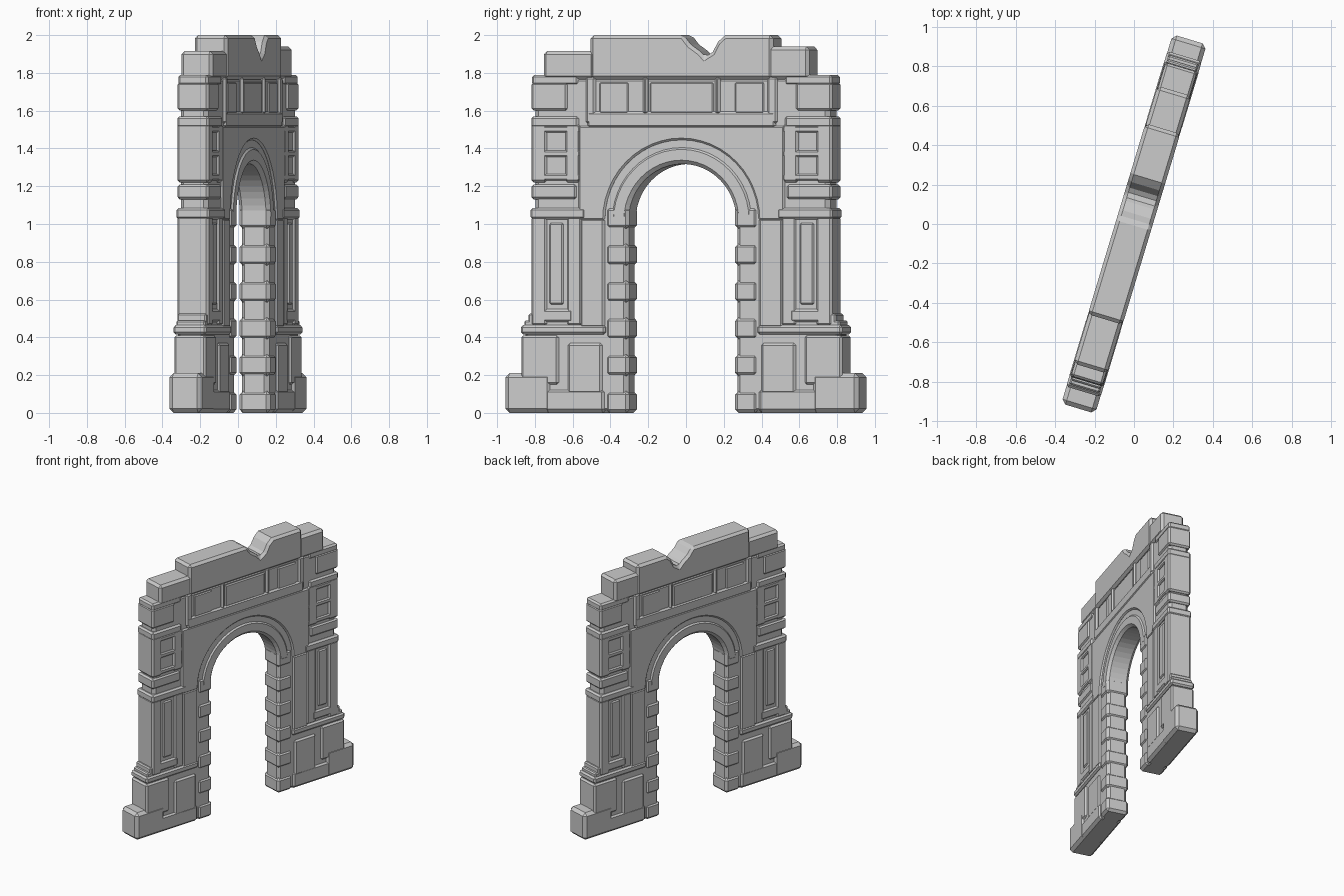
import bpy, bmesh
from math import radians, sin, cos, pi
from mathutils import Matrix

# the wall runs along local y, and is then turned in plan
TURN = Matrix.Rotation(radians(-16.8), 4, 'Z')


def slab(name, outline, t, bevel=0.015):
    """Extrude a (y, z) outline through the wall from x = -t to t."""
    bm = bmesh.new()
    face = bm.faces.new([bm.verts.new((-t, y, z)) for y, z in outline])
    ext = bmesh.ops.extrude_face_region(bm, geom=[face])
    verts = [v for v in ext['geom'] if isinstance(v, bmesh.types.BMVert)]
    bmesh.ops.translate(bm, verts=verts, vec=(2 * t, 0, 0))
    bmesh.ops.recalc_face_normals(bm, faces=bm.faces)
    bm.transform(TURN)
    mesh = bpy.data.meshes.new(name)
    bm.to_mesh(mesh)
    bm.free()
    ob = bpy.data.objects.new(name, mesh)
    bpy.context.collection.objects.link(ob)
    if bevel:
        mod = ob.modifiers.new("chamfer", 'BEVEL')
        mod.width = bevel
        mod.segments = 1
        mod.limit_method = 'ANGLE'
        mod.angle_limit = radians(50)
    return ob


def block(name, y0, y1, z0, z1, t, bevel=0.012):
    return slab(name, [(y0, z0), (y1, z0), (y1, z1), (y0, z1)], t, bevel)


def pair(name, y0, y1, z0, z1, t, bevel=0.012):
    block(name + "_right", y0, y1, z0, z1, t, bevel)
    block(name + "_left", -y1, -y0, z0, z1, t, bevel)


def arc(r, n=24):
    return [(r * cos(pi * i / n), 1.02 + r * sin(pi * i / n)) for i in range(n + 1)]


# core wall with the arched opening
core = [(-0.3, 0), (-0.87, 0), (-0.87, 0.45), (-0.815, 0.45), (-0.815, 1.78),
        (-0.48, 1.78), (0.48, 1.78), (0.815, 1.78), (0.815, 0.45),
        (0.87, 0.45), (0.87, 0), (0.3, 0)]
slab("core_wall", core + arc(0.3), 0.076, 0.022)

# broken crown with a chipped notch
slab("crown", [(-0.505, 1.765), (0.505, 1.765), (0.505, 2.0), (0.24, 2.0), (0.2, 1.965),
               (0.17, 1.91), (0.13, 1.885), (0.10, 1.915), (0.05, 1.95), (0.01, 2.0),
               (-0.505, 2.0)], 0.092, 0.018)
block("crown_step_left", -0.765, -0.48, 1.765, 1.915, 0.088, 0.018)
block("crown_step_right", 0.48, 0.705, 1.765, 1.94, 0.088, 0.018)

# attic frieze: sill, panels and niche posts
block("attic_sill", -0.52, 0.52, 1.51, 1.595, 0.09)
block("attic_centre_panel", -0.18, 0.18, 1.58, 1.755, 0.083)
pair("attic_side_panel", 0.29, 0.46, 1.58, 1.755, 0.083)
pair("attic_post", 0.185, 0.215, 1.58, 1.78, 0.091)
pair("attic_end_post", 0.475, 0.53, 1.53, 1.78, 0.089)
pair("upper_pier_head", 0.57, 0.83, 1.735, 1.79, 0.083)
pair("upper_pier_panel", 0.63, 0.832, 1.6, 1.75, 0.086)
pair("upper_pier_band", 0.57, 0.832, 1.51, 1.57, 0.088)

# spandrel face, following the outside of the archivolt
spandrel = [(0.57, 1.02), (0.57, 1.52), (-0.57, 1.52), (-0.57, 1.02)]
slab("spandrel_face", spandrel + arc(0.425)[::-1], 0.087, 0.01)
slab("archivolt", arc(0.395) + arc(0.298)[::-1], 0.086, 0.02)
pair("spandrel_leg", 0.425, 0.56, 0.45, 1.03, 0.087)

# upper pier: small square niches framed by bars
pair("niche_outer_bar", 0.745, 0.832, 1.22, 1.53, 0.087)
pair("niche_inner_bar", 0.56, 0.645, 1.22, 1.53, 0.087)
for i, z in enumerate((1.23, 1.355, 1.485)):
    pair("niche_rail_%d" % i, 0.56, 0.825, z, z + 0.035, 0.087, 0.008)
pair("pier_ledge", 0.58, 0.832, 1.13, 1.21, 0.086)
pair("pier_cornice", 0.53, 0.835, 1.025, 1.085, 0.092)

# middle pier: raised panel with its frame
pair("shaft_outer_bar", 0.745, 0.832, 0.46, 1.04, 0.087)
pair("shaft_panel", 0.65, 0.735, 0.57, 1.01, 0.084)
pair("shaft_inner_bar", 0.55, 0.635, 0.46, 1.04, 0.085)
pair("shaft_foot", 0.6, 0.83, 0.48, 0.55, 0.087)

# plinth, base panels and ledge
pair("base_block", 0.72, 0.977, 0, 0.21, 0.09, 0.022)
pair("base_inner", 0.42, 0.76, 0, 0.13, 0.088, 0.02)
pair("base_panel_outer", 0.68, 0.888, 0.15, 0.41, 0.088)
pair("base_panel_inner", 0.44, 0.63, 0.1, 0.37, 0.088)
pair("base_ledge", 0.42, 0.888, 0.415, 0.465, 0.091)
pair("broken_step_low", 0.75, 0.872, 0.45, 0.49, 0.08, 0.008)
pair("broken_step_high", 0.75, 0.85, 0.47, 0.525, 0.08, 0.008)

# quoins down both sides of the opening
for i in range(6):
    z = 0.195 * i
    pair("quoin_%d" % i, 0.292, 0.42, z, z + 0.115, 0.085, 0.018)
